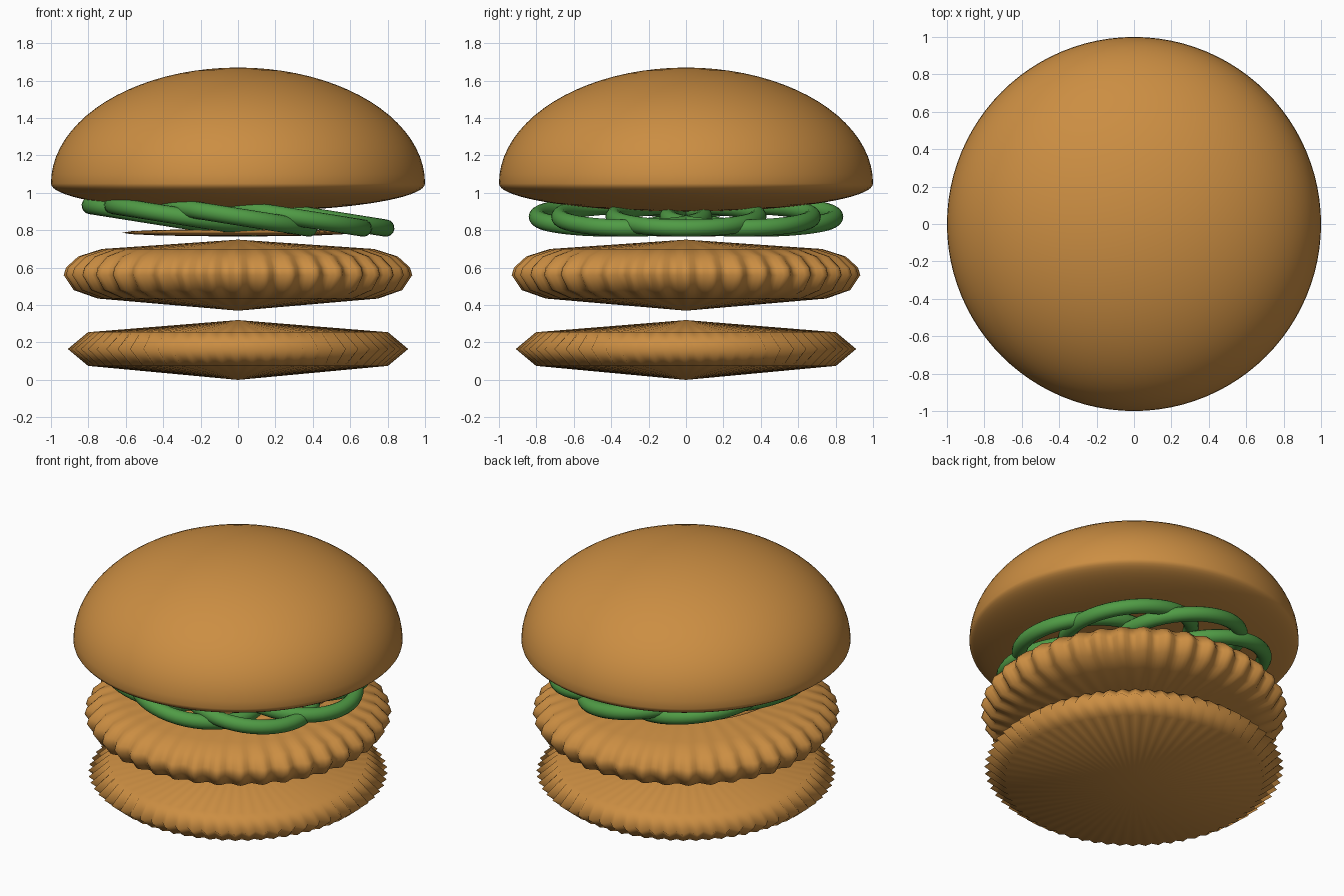
import bpy, bmesh, math
from math import sin, cos, pi, radians

if "Cube" in bpy.data.objects:
    bpy.data.objects.remove(bpy.data.objects["Cube"])


def make_material(name, rgb):
    mat = bpy.data.materials.new(name)
    mat.use_nodes = True
    color = (*rgb, 1)
    mat.diffuse_color = color
    mat.node_tree.nodes["Principled BSDF"].inputs["Base Color"].default_value = color
    return mat


brown = make_material("toasted brown", (0.6, 0.27, 0.055))
green = make_material("pickle green", (0.08, 0.33, 0.06))


def revolve(name, profile, segments, lobes=0):
    """Spin (radius, z, ripple) points, closing both ends on the axis."""
    bm = bmesh.new()
    top = bm.verts.new((0, 0, profile[0][1]))
    bottom = bm.verts.new((0, 0, profile[-1][1]))
    rings = []
    for radius, z, ripple in profile[1:-1]:
        ring = []
        for i in range(segments):
            a = 2 * pi * i / segments
            r = radius + ripple * cos(lobes * a)
            ring.append(bm.verts.new((r * cos(a), r * sin(a), z)))
        rings.append(ring)
    for i in range(segments):
        j = (i + 1) % segments
        bm.faces.new((top, rings[0][i], rings[0][j]))
        bm.faces.new((bottom, rings[-1][j], rings[-1][i]))
        for upper, lower in zip(rings, rings[1:]):
            bm.faces.new((upper[i], lower[i], lower[j], upper[j]))
    for face in bm.faces:
        face.smooth = True
    mesh = bpy.data.meshes.new(name)
    bm.to_mesh(mesh)
    bm.free()
    mesh.materials.append(brown)
    obj = bpy.data.objects.new(name, mesh)
    bpy.context.collection.objects.link(obj)
    return obj


def half_ellipses(radius, z, rise, drop, steps):
    """Profile with a different height above and below its widest line."""
    points = []
    for i in range(steps + 1):
        a = pi / 2 - pi * i / steps
        points.append((radius * cos(a), z + (rise if a > 0 else drop) * sin(a), 0))
    return points


# Top bun and thin slice
revolve("top_bun", half_ellipses(1, 1.05, 0.62, 0.15, 40), 96)
revolve("thin_slice", half_ellipses(0.62, 0.787, 0.02, 0.02, 8), 64)

# Ruffled patty
patty = [(0, 0.75, 0), (0.72, 0.7, 0.008), (0.84, 0.66, 0.014), (0.9, 0.6, 0.02),
         (0.91, 0.56, 0.022), (0.86, 0.48, 0.018), (0.74, 0.435, 0.01), (0, 0.37, 0)]
revolve("patty", patty, 240, 40)

# Bottom bun with a toothed rim
base = [(0, 0.32, 0), (0.79, 0.255, 0.012), (0.885, 0.165, 0.025),
        (0.79, 0.075, 0.012), (0, 0, 0)]
revolve("bottom_bun", base, 128, 64)

# Circle of overlapping tilted pickle rings
for n in range(8):
    a = 2 * pi * n / 8
    bpy.ops.mesh.primitive_torus_add(
        major_radius=0.385, minor_radius=0.046, major_segments=48, minor_segments=16,
        location=(0.41 * cos(a), 0.41 * sin(a), 0.872), rotation=(0, radians(9), 0))
    ring = bpy.context.object
    ring.name = f"pickle_ring_{n + 1}"
    ring.data.materials.append(green)
    bpy.ops.object.shade_smooth()
